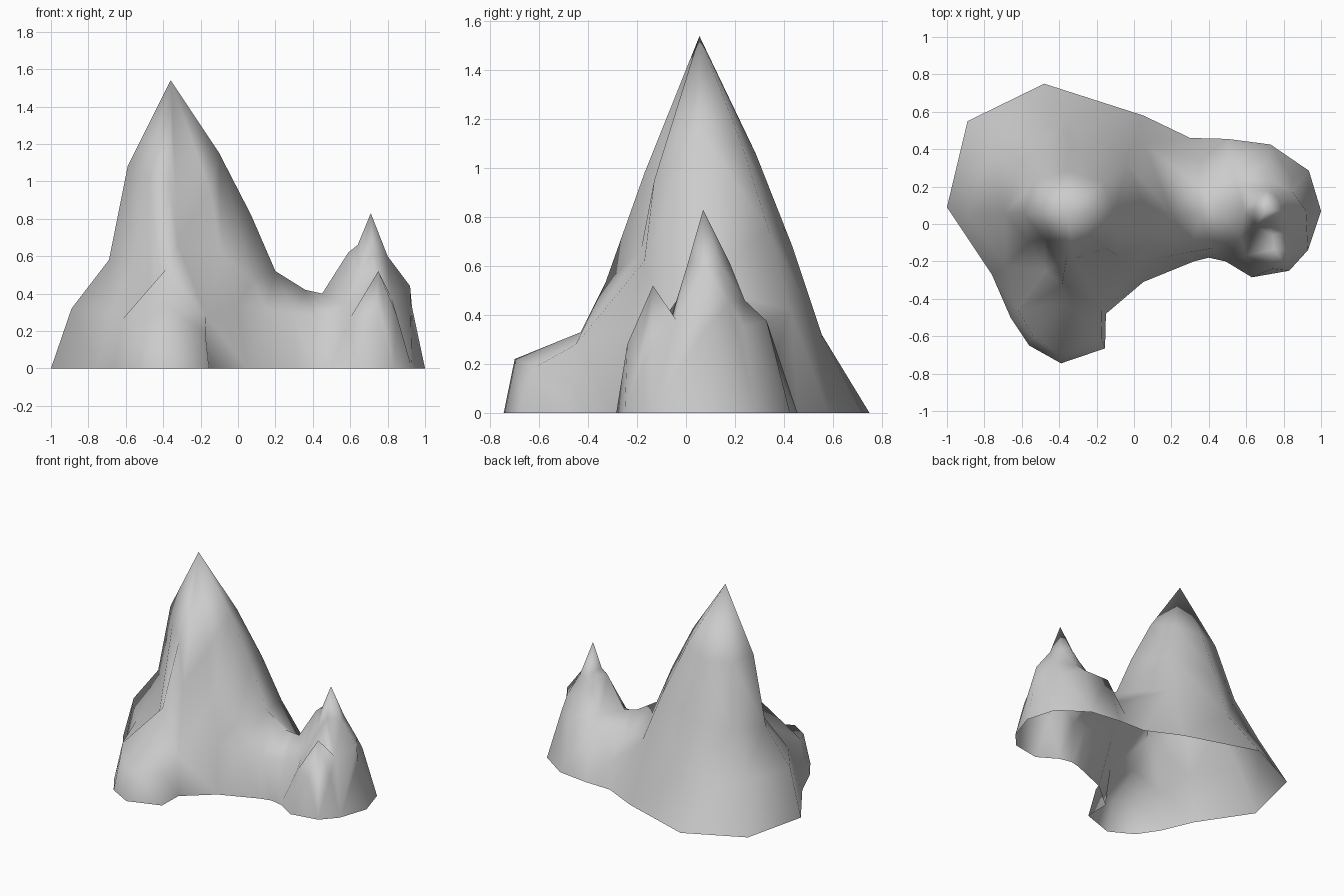
import bpy
import bmesh
from math import sin, cos, pi
from mathutils import Vector
from mathutils.geometry import delaunay_2d_cdt

default_cube = bpy.data.objects.get("Cube")
if default_cube:
    bpy.data.objects.remove(default_cube, do_unlink=True)


def make_material(name, colour):
    material = bpy.data.materials.new(name)
    material.use_nodes = True
    material.diffuse_color = colour
    shader = next(node for node in material.node_tree.nodes if node.type == "BSDF_PRINCIPLED")
    shader.inputs["Base Color"].default_value = colour
    return material


def back_ridges(summit, left, back, right, diagonal_reach):
    """Five ridge lines fanning over the back, blended from (distance, height) profiles."""
    ridges = []
    for step in range(5):
        c, s = cos(step * pi / 4), sin(step * pi / 4)
        reach = diagonal_reach if step % 2 else 1
        ridge = [summit]
        for side, rear in zip(right if step < 3 else left, back):
            ridge.append((
                summit[0] + c * side[0] * reach,
                summit[1] + s * rear[0] * reach,
                c * c * side[1] + s * s * rear[1],
            ))
        ridges.append(ridge)
    return ridges


def terrain_surface(name, outline, ridges, material):
    """Triangulated shell rising from a ground outline through connected ridge lines."""
    points = [Vector((x, y, 0)) for x, y in outline]
    edges = []
    for ridge in ridges:
        start = len(points)
        points += [Vector(point) for point in ridge]
        edges += [(index, index + 1) for index in range(start, len(points) - 1)]
    ground_face = list(reversed(range(len(outline))))
    flat, _, faces, sources, _, _ = delaunay_2d_cdt(
        [point.to_2d() for point in points], edges, [ground_face], 1, 0.0001)
    bm = bmesh.new()
    verts = []
    for position, source in zip(flat, sources):
        height = points[source[0]].z if source else 0
        verts.append(bm.verts.new((position.x, position.y, height)))
    for face in faces:
        bm.faces.new([verts[index] for index in face])
    # Keep every slope facing outward
    bm.normal_update()
    for face in bm.faces:
        if face.normal.z < 0:
            face.normal_flip()
        face.smooth = True
    mesh = bpy.data.meshes.new(name)
    bm.to_mesh(mesh)
    bm.free()
    mesh.materials.append(material)
    rock = bpy.data.objects.new(name, mesh)
    bpy.context.collection.objects.link(rock)
    return rock


# Footprint on the ground, clockwise from the outer foot of the tall peak
outline = [
    (-1, .09), (-.89, .55), (-.48, .75), (.05, .58), (.3, .46), (.5, .455),
    (.73, .425), (.935, .285), (1, .07), (.93, -.14), (.83, -.25),
    (.63, -.285), (.49, -.2), (.4, -.18), (.32, -.2), (.05, -.31),
    (-.15, -.48), (-.155, -.665), (-.39, -.745), (-.56, -.65),
    (-.66, -.5), (-.76, -.27),
]

# Tall peak, back and sides
tall_summit = (-.36, .055, 1.54)
tall_back = back_ridges(
    tall_summit,
    left=[(.23, 1.08), (.33, .58), (.53, .32)],
    back=[(.23, 1.06), (.38, .68), (.5, .32)],
    right=[(.26, 1.15), (.43, .82), (.56, .52)],
    diagonal_reach=1.05,
)

# Tall peak, front: central spur, steep wall beside it, hollow on the other side
tall_front = [
    [tall_summit, (-.36, -.17, .98), (-.385, -.33, .53), (-.37, -.43, .33), (-.4, -.7, .22)],
    [tall_summit, (-.15, -.13, .95), (-.09, -.17, .62), (0, -.24, .34)],
    [(-.32, -.185, .66)],
    [tall_summit, (-.48, -.08, 1.02), (-.56, -.1, .56), (-.68, -.22, .31)],
    [(-.47, -.25, .43)],
    [(-.62, -.46, .26), (-.54, -.6, .23)],
    [(.08, -.12, .47)],
]

# Rim of the low shelf at the foot of the tall peak
shelf_rim = [[(0, -.24, .34), (-.17, -.45, .28), (-.175, -.61, .19)]]

# Small peak, back and sides
small_summit = (.71, .07, .83)
small_back = back_ridges(
    small_summit,
    left=[(.07, .66), (.12, .62), (.26, .4)],
    back=[(.11, .61), (.17, .46), (.26, .375)],
    right=[(.09, .6), (.21, .44), (.22, .33)],
    diagonal_reach=0.9,
)

# Small peak, front: a notch, then a minor spike with its flanks
spike = (.75, -.135, .52)
small_front = [
    [small_summit, (.72, .01, .62), (.74, -.06, .39), spike, (.74, -.24, .28)],
    [spike, (.6, -.17, .27)],
    [(.65, -.01, .5), (.57, -.07, .34)],
    [(.82, -.04, .38), (.85, -.14, .28)],
]

# Saddle between the peaks: crest, front wall, back gully and its shoulder
saddle = [
    [tall_back[0][-1], (.36, .05, .42), small_back[4][-1]],
    [(.15, -.18, .32), (.3, -.15, .29), (.42, -.13, .28)],
    [(.35, .2, .31), (.36, .34, .15)],
    [small_back[3][-1], (.51, .33, .375)],
]

stone = make_material("grey stone", (.6, .6, .6, 1))
terrain_surface("mountain_rock", outline,
                tall_back + tall_front + shelf_rim + small_back + small_front + saddle,
                stone)
